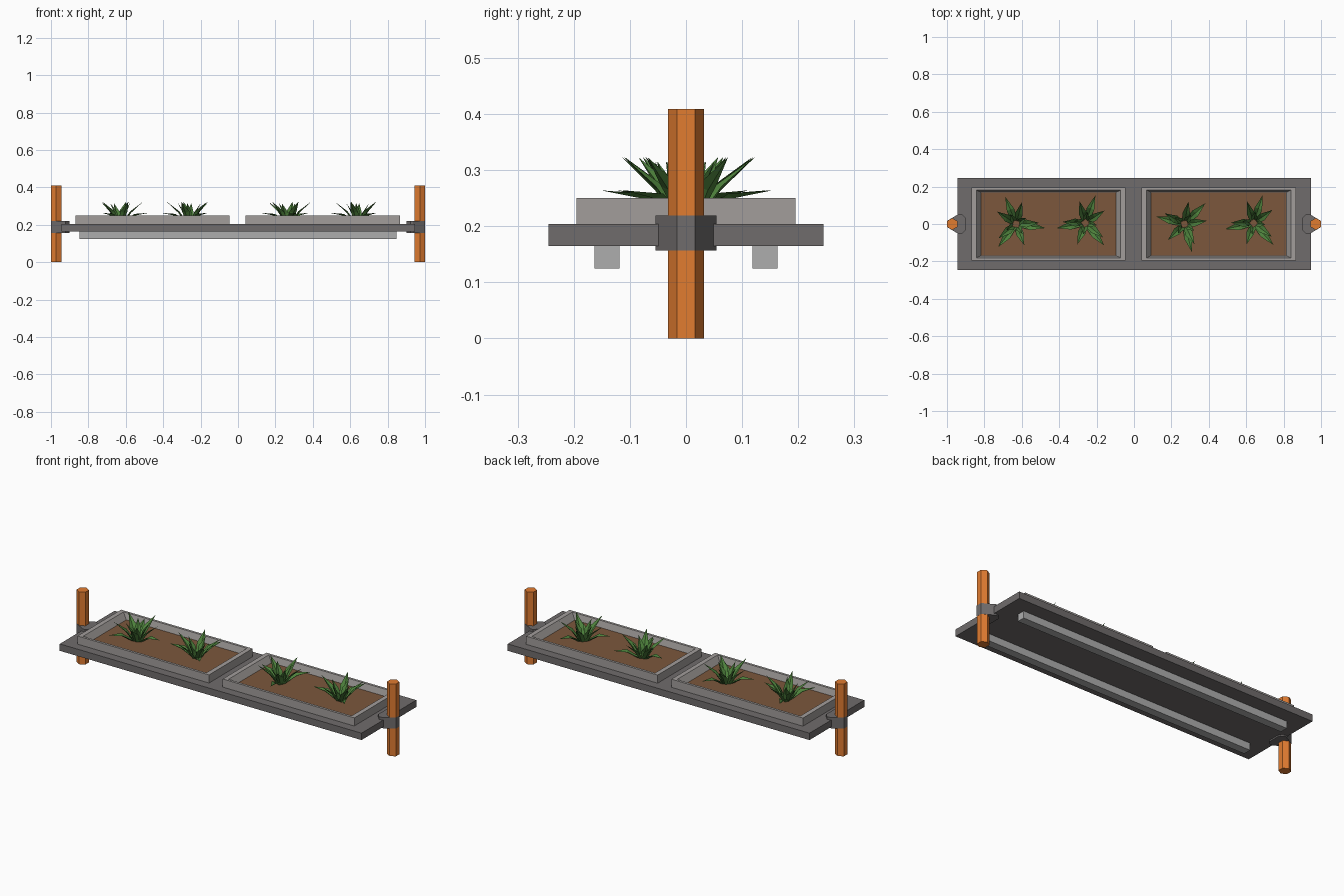
import bpy, bmesh, math
from mathutils import Vector

if "Cube" in bpy.data.objects:
    bpy.data.objects.remove(bpy.data.objects["Cube"])


def material(name, rgb):
    m = bpy.data.materials.new(name)
    m.diffuse_color = (*rgb, 1)
    m.use_nodes = True
    m.node_tree.nodes["Principled BSDF"].inputs["Base Color"].default_value = m.diffuse_color
    return m


ORANGE = material("orange_paint", (0.75, 0.2, 0.03))
SOIL = material("soil_brown", (0.2, 0.095, 0.045))
GREEN = material("leaf_green", (0.075, 0.22, 0.045))
DARK = material("dark_grey", (0.16, 0.15, 0.15))
LIGHT = material("light_grey", (0.42, 0.42, 0.42))
TRAY = material("tray_grey", (0.36, 0.34, 0.33))


def make(name, verts, faces, mat, closed=True):
    mesh = bpy.data.meshes.new(name)
    bm = bmesh.new()
    vs = [bm.verts.new(v) for v in verts]
    for f in faces:
        bm.faces.new([vs[i] for i in f])
    if closed:
        bmesh.ops.recalc_face_normals(bm, faces=bm.faces)
    bm.to_mesh(mesh)
    bm.free()
    mesh.materials.append(mat)
    ob = bpy.data.objects.new(name, mesh)
    bpy.context.collection.objects.link(ob)
    return ob


def loft(name, rings, mat):
    """Skin a stack of equal-length rings and cap both ends."""
    n = len(rings[0])
    verts = [v for r in rings for v in r]
    faces = [(k * n + i, k * n + (i + 1) % n, (k + 1) * n + (i + 1) % n, (k + 1) * n + i)
             for k in range(len(rings) - 1) for i in range(n)]
    faces += [tuple(range(n)), tuple(range((len(rings) - 1) * n, len(rings) * n))]
    return make(name, verts, faces, mat)


def prism(name, outline, z0, z1, mat):
    return loft(name, [[(x, y, z) for x, y in outline] for z in (z0, z1)], mat)


def rect(cx, cy, hx, hy):
    return [(cx - hx, cy - hy), (cx + hx, cy - hy), (cx + hx, cy + hy), (cx - hx, cy + hy)]


# Shelf slab and the two runners under it
prism("shelf", rect(0, 0, 0.945, 0.245), 0.165, 0.204, DARK)
for side, label in ((-1, "front"), (1, "back")):
    prism(label + "_runner", rect(0, side * 0.141, 0.848, 0.0225), 0.125, 0.166, LIGHT)

# Planter trays with sloping inner walls, and their soil
for cx, label in ((-0.457, "left"), (0.453, "right")):
    steps = [(0, 0, 0.203), (0, 0, 0.25), (0.026, 0.014, 0.25), (0.05, 0.025, 0.213)]
    loft(label + "_tray", [[(x, y, z) for x, y in rect(cx, 0, 0.412 - ix, 0.195 - iy)]
                           for ix, iy, z in steps], TRAY)
    prism(label + "_soil", rect(cx, 0, 0.361, 0.169), 0.208, 0.216, SOIL)

# Hexagonal end posts and the clamps wrapped around them
half = [(1.0, 0.0163), (0.936, 0.0545), (0.921, 0.0545), (0.902, 0.034)]
for s, label in ((-1, "left"), (1, "right")):
    hexagon = [(s * 0.9722 + 0.0318 * math.cos(math.radians(30 + 60 * i)),
                0.0318 * math.sin(math.radians(30 + 60 * i))) for i in range(6)]
    prism(label + "_post", hexagon, 0, 0.409, ORANGE)
    outline = [(s * x, y) for x, y in half] + [(s * x, -y) for x, y in reversed(half)]
    prism(label + "_clamp", outline, 0.157, 0.219, DARK)


# Plants: rings of folded pointed leaves
def leaf(verts, faces, centre, angle, mid, tip, width):
    a = math.radians(angle)
    out = Vector((math.cos(a), math.sin(a), 0))
    across = Vector((-out.y, out.x, 0))

    def at(r, z, w=0):
        return Vector((centre[0], centre[1], z)) + out * r + across * w

    (mr, mz), (tr, tz) = mid, tip
    b = len(verts)
    verts += [at(0.012, 0.213, -width * 0.6), at(0.022, 0.21), at(0.012, 0.213, width * 0.6),
              at(mr, mz, -width), at(mr + 0.004, mz - 0.008), at(mr, mz, width), at(tr, tz)]
    faces += [tuple(b + i for i in f) for f in
              ((0, 1, 4, 3), (1, 2, 5, 4), (3, 4, 6), (4, 5, 6))]


# leaf count, start angle, middle (radius, height), tip (radius, height), half width
LAYERS = [(3, 0, (0.08, 0.258), (0.157, 0.264), 0.021),
          (5, 35, (0.055, 0.272), (0.122, 0.323), 0.021),
          (4, 10, (0.028, 0.265), (0.062, 0.315), 0.018)]
PLANTS = [(-0.63, 0, 112), (-0.26, 0.005, 70), (0.27, 0, 45), (0.64, 0.005, 72)]
for i, (px, py, turn) in enumerate(PLANTS, 1):
    verts, faces = [], []
    for count, start, mid, tip, width in LAYERS:
        for k in range(count):
            leaf(verts, faces, (px, py), turn + start + k * 360 / count, mid, tip, width)
    make(f"plant_{i}", verts, faces, GREEN, closed=False)
